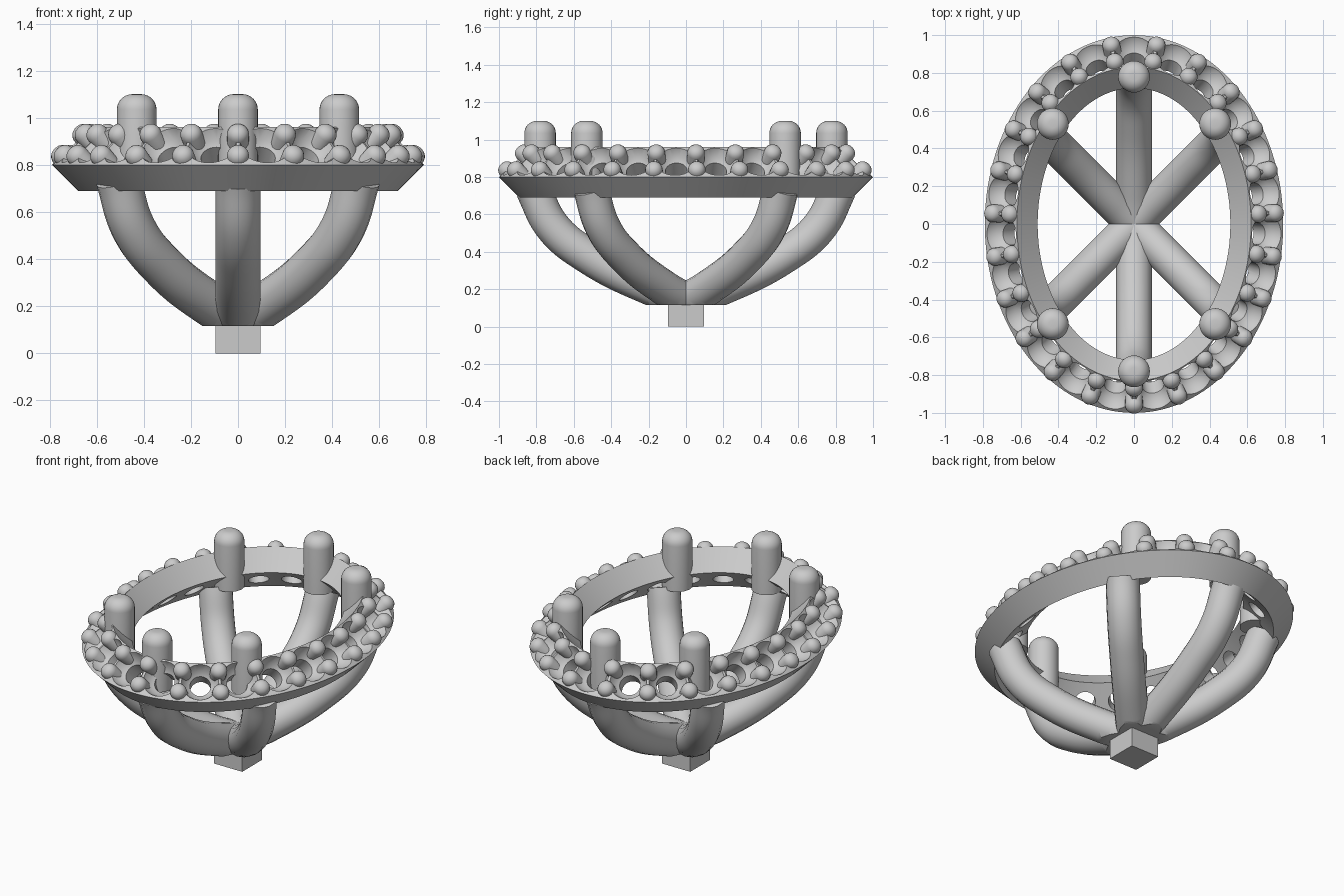
import bpy, bmesh, math
from mathutils import Vector, Matrix

if "Cube" in bpy.data.objects:
    bpy.data.objects.remove(bpy.data.objects["Cube"])

N = 23                      # small stones around the halo
RX, RY, RZ = 0.70, 0.91, 0.88   # middle of the sloped stone face
UP = Vector((0, 0, 1))


def finish(name, bm, angle=35):
    bmesh.ops.recalc_face_normals(bm, faces=bm.faces)
    me = bpy.data.meshes.new(name)
    bm.to_mesh(me)
    bm.free()
    ob = bpy.data.objects.new(name, me)
    bpy.context.collection.objects.link(ob)
    smooth(ob, angle)
    return ob


def smooth(ob, angle=35):
    bpy.ops.object.select_all(action='DESELECT')
    ob.select_set(True)
    bpy.context.view_layer.objects.active = ob
    bpy.ops.object.shade_smooth_by_angle(angle=math.radians(angle))


def lathe(bm, profile, pos, axis, segs=24):
    """Closed turned solid: profile of (radius, height) along axis at pos."""
    mat = Matrix.Translation(pos) @ UP.rotation_difference(axis).to_matrix().to_4x4()
    rings = []
    for r, h in profile:
        rings.append([bm.verts.new(mat @ Vector((r * math.cos(2 * math.pi * k / segs),
                                                 r * math.sin(2 * math.pi * k / segs), h)))
                      for k in range(segs)])
    for a, b in zip(rings, rings[1:]):
        for k in range(segs):
            j = (k + 1) % segs
            bm.faces.new((a[k], a[j], b[j], b[k]))
    bm.faces.new(rings[0][::-1])
    bm.faces.new(rings[-1])


def dome(r, bottom, top, edge, steps=6):
    """Pin profile with a rounded top edge."""
    pts = [(r, bottom)]
    for i in range(steps + 1):
        a = math.pi / 2 * i / steps * 0.97
        pts.append((r - edge + edge * math.cos(a), top - edge + edge * math.sin(a)))
    return pts


# even spacing along the ellipse, starting at the front
M = 4000
pts = [Vector((RX * math.sin(2 * math.pi * i / M), -RY * math.cos(2 * math.pi * i / M), RZ))
       for i in range(M + 1)]
run = [0.0]
for p, q in zip(pts, pts[1:]):
    run.append(run[-1] + (q - p).length)


def station(f):
    """Point on the stone face, outward direction and face normal."""
    target = (f % 1.0) * run[-1]
    i = next(k for k, d in enumerate(run) if d >= target)
    p = pts[i]
    out = Vector((p.x / RX ** 2, p.y / RY ** 2, 0)).normalized()
    return p, out, (out + UP).normalized()


# halo ring: tilted rectangular section swept round an ellipse
section = [(0.79, 0.80), (0.68, 0.69), (0.51, 0.85), (0.62, 0.96)]
bm = bmesh.new()
S = 128
loops = []
for k in range(S):
    a = 2 * math.pi * k / S
    loops.append([bm.verts.new((x * math.cos(a), (x + 0.21) * math.sin(a), z)) for x, z in section])
for k in range(S):
    a, b = loops[k], loops[(k + 1) % S]
    for i in range(4):
        j = (i + 1) % 4
        bm.faces.new((a[i], a[j], b[j], b[i]))
halo = finish("halo_ring", bm)

# stone seats: countersunk holes through the ring
bm = bmesh.new()
for i in range(N):
    p, out, n = station((i + 0.5) / N)
    lathe(bm, [(0.058, -0.25), (0.058, -0.065), (0.085, -0.045), (0.105, 0.0), (0.112, 0.04)], p, n, 28)
cutter = finish("seat_cutter", bm)
mod = halo.modifiers.new("seats", 'BOOLEAN')
mod.operation = 'DIFFERENCE'
mod.solver = 'EXACT'
mod.object = cutter
bpy.context.view_layer.objects.active = halo
bpy.ops.object.modifier_apply(modifier=mod.name)
bpy.data.objects.remove(cutter)
smooth(halo, 30)

# small prongs: an inner and an outer pin between neighbouring seats
bm = bmesh.new()
for i in range(N):
    p, out, n = station(i / N)
    for d in (0.045, -0.045):
        lathe(bm, dome(0.047, -0.08, 0.048, 0.042, 5), p + (out - UP) * d, n, 18)
finish("small_prongs", bm)

# six large prongs for the centre stone
bm = bmesh.new()
for x, y in [(0, 0.78), (0, -0.78)] + [(sx * 0.43, sy * 0.53) for sx in (1, -1) for sy in (1, -1)]:
    lathe(bm, dome(0.084, 0.76, 1.10, 0.065, 8), Vector((x, y, 0)), UP, 32)
finish("centre_prongs", bm)

# curved arms, trimmed flat where they meet the foot
diagonal = [(0, 0.14), (0.16, 0.205), (0.46, 0.375), (0.63, 0.535), (0.72, 0.74)]
straight = [(0, 0.14), (0.18, 0.205), (0.52, 0.375), (0.71, 0.53), (0.82, 0.74)]
for k, deg in enumerate((45, 90, 135, 225, 270, 315)):
    path = straight if deg in (90, 270) else diagonal
    a = math.radians(deg)
    cu = bpy.data.curves.new("arm_path", 'CURVE')
    cu.dimensions = '3D'
    cu.bevel_depth = 0.095
    cu.bevel_resolution = 6
    cu.resolution_u = 10
    cu.use_fill_caps = True
    sp = cu.splines.new('BEZIER')
    sp.bezier_points.add(len(path) - 1)
    for bp, (r, z) in zip(sp.bezier_points, path):
        bp.co = (r * math.cos(a), r * math.sin(a), z)
        bp.handle_left_type = bp.handle_right_type = 'AUTO'
    tmp = bpy.data.objects.new("arm_path", cu)
    bpy.context.collection.objects.link(tmp)
    me = bpy.data.meshes.new_from_object(tmp.evaluated_get(bpy.context.evaluated_depsgraph_get()))
    bpy.data.objects.remove(tmp)
    bm = bmesh.new()
    bm.from_mesh(me)
    bmesh.ops.remove_doubles(bm, verts=bm.verts, dist=1e-5)
    res = bmesh.ops.bisect_plane(bm, geom=bm.verts[:] + bm.edges[:] + bm.faces[:],
                                 plane_co=(0, 0, 0.117), plane_no=(0, 0, -1), clear_outer=True)
    edges = [e for e in bm.edges if e.is_boundary]
    if edges:
        bmesh.ops.holes_fill(bm, edges=edges, sides=0)
    finish(f"arm_{k + 1}", bm)

# square foot
bm = bmesh.new()
bmesh.ops.create_cube(bm, size=1, matrix=Matrix.Translation((0, 0, 0.065)) @ Matrix.Diagonal((0.19, 0.19, 0.13, 1)))
finish("foot", bm)
